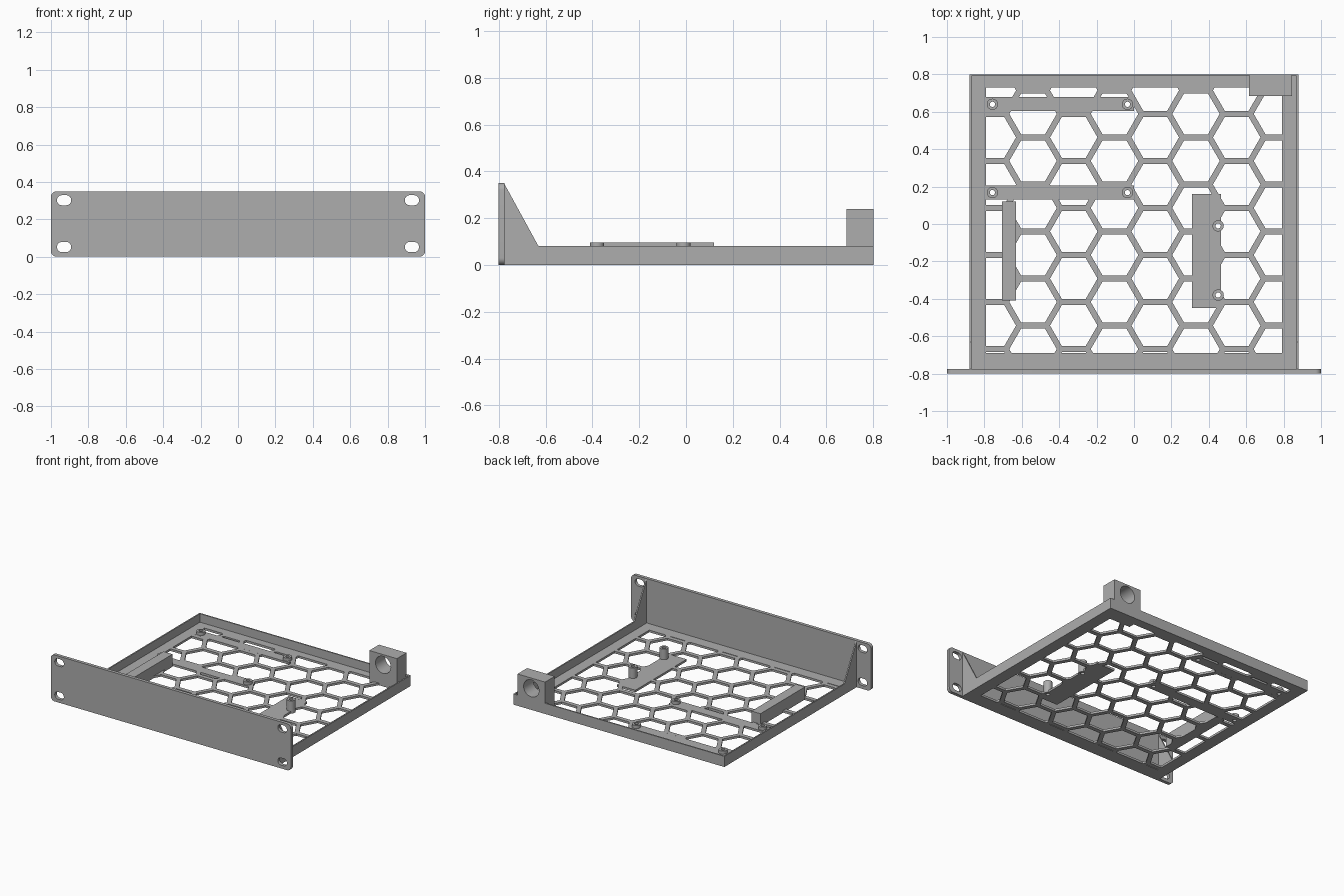
import bpy, bmesh
from math import cos, sin, pi, radians, sqrt

cube = bpy.data.objects.get("Cube")
if cube:
    bpy.data.objects.remove(cube, do_unlink=True)

grey = bpy.data.materials.new("plain grey")
grey.use_nodes = True
grey.diffuse_color = (0.42, 0.42, 0.42, 1)
grey.node_tree.nodes["Principled BSDF"].inputs["Base Color"].default_value = (0.42, 0.42, 0.42, 1)


def prisms(name, outlines, axis, lo, hi):
    """Extrude 2D outlines along an axis from lo to hi, all in one object."""
    place = {"x": lambda a, b, t: (t, a, b),
             "y": lambda a, b, t: (a, t, b),
             "z": lambda a, b, t: (a, b, t)}[axis]
    bm = bmesh.new()
    for pts in outlines:
        low = [bm.verts.new(place(a, b, lo)) for a, b in pts]
        high = [bm.verts.new(place(a, b, hi)) for a, b in pts]
        bm.faces.new(low)
        bm.faces.new(high)
        for i in range(len(pts)):
            j = (i + 1) % len(pts)
            bm.faces.new((low[i], low[j], high[j], high[i]))
    bmesh.ops.recalc_face_normals(bm, faces=bm.faces)
    mesh = bpy.data.meshes.new(name)
    bm.to_mesh(mesh)
    bm.free()
    mesh.materials.append(grey)
    ob = bpy.data.objects.new(name, mesh)
    bpy.context.collection.objects.link(ob)
    return ob


def rect(x0, x1, y0, y1):
    return [(x0, y0), (x1, y0), (x1, y1), (x0, y1)]


def ring(x, y, r, n=32):
    return [(x + r * cos(2 * pi * i / n), y + r * sin(2 * pi * i / n)) for i in range(n)]


def rounded(x0, x1, y0, y1, r, n=8):
    pts = []
    corners = [(x1 - r, y1 - r), (x0 + r, y1 - r), (x0 + r, y0 + r), (x1 - r, y0 + r)]
    for k, (cx, cy) in enumerate(corners):
        for i in range(n + 1):
            a = pi / 2 * (k + i / n)
            pts.append((cx + r * cos(a), cy + r * sin(a)))
    return pts


def combine(ob, tool, operation="DIFFERENCE"):
    """Apply a boolean and discard the tool object."""
    mod = ob.modifiers.new("cut", "BOOLEAN")
    mod.operation, mod.solver, mod.object = operation, "EXACT", tool
    bpy.context.view_layer.update()
    graph = bpy.context.evaluated_depsgraph_get()
    mesh = bpy.data.meshes.new_from_object(ob.evaluated_get(graph))
    ob.modifiers.clear()
    ob.data = mesh
    bpy.data.objects.remove(tool, do_unlink=True)


def smooth(ob):
    ob.data.shade_smooth()
    ob.data.set_sharp_from_angle(angle=radians(30))


FLOOR, RIM, WALL, HALF = 0.016, 0.08, 0.01, 0.88
FRONT, BACK = -0.775, 0.8

# Honeycomb openings, trimmed to the open area and around the solid strips
pitch = 0.2515
step = pitch * sqrt(3) / 2
cells = []
for col in range(-3, 7):
    for row in range(-4, 5):
        y = -0.04 + pitch * (row + 0.5 * (col % 2))
        cells.append(ring(-0.322 + col * step, y, 0.127, 6))
openings = prisms("openings", cells, "z", -0.05, 0.05)
combine(openings, prisms("open_area", [rect(-0.79, 0.79, -0.69, 0.73)], "z", -0.04, 0.04), "INTERSECT")
strips = [rect(-0.8, 0, 0.605, 0.68), rect(-0.8, 0, 0.13, 0.205), rect(0.31, 0.465, -0.45, 0.16)]
combine(openings, prisms("strips", strips, "z", -0.1, 0.1))

# Tray floor
floor = prisms("tray_floor", [rect(-HALF, HALF, FRONT, BACK)], "z", 0, FLOOR)
combine(floor, openings)

# Standoffs with through holes
low_posts = [(x, y) for x in (-0.757, -0.035) for y in (0.64, 0.168)]
tall_posts = [(0.45, -0.01), (0.45, -0.38)]
combine(floor, prisms("screw_holes", [ring(x, y, 0.014) for x, y in low_posts + tall_posts], "z", -0.1, 0.2))
for label, posts, top in (("low_standoffs", low_posts, 0.04), ("tall_standoffs", tall_posts, 0.095)):
    ob = prisms(label, [ring(x, y, 0.03) for x, y in posts], "z", 0, top)
    combine(ob, prisms("bore", [ring(x, y, 0.014) for x, y in posts], "z", -0.1, 0.2))
    smooth(ob)

# Rim walls and the triangular braces behind the panel
prisms("back_rim", [rect(-HALF, HALF, BACK - WALL, BACK)], "z", FLOOR, RIM)
brace = [(FRONT, FLOOR), (BACK - WALL, FLOOR), (BACK - WALL, RIM), (-0.63, RIM), (FRONT, 0.345)]
for side, x in (("left", HALF - WALL), ("right", -HALF)):
    prisms(side + "_rim_and_brace", [brace], "x", x, x + WALL)

# Front panel with four mounting slots
panel = prisms("front_panel", [rounded(-1, 1, 0, 0.35, 0.03)], "y", -0.8, FRONT)
slots = [rounded(x - 0.038, x + 0.038, z - 0.027, z + 0.027, 0.0265)
         for x in (-0.93, 0.93) for z in (0.052, 0.302)]
combine(panel, prisms("slots", slots, "y", -0.9, -0.7))
smooth(panel)

# Support block on the tray floor
prisms("support_block", [rect(-0.705, -0.63, -0.41, 0.12)], "z", 0, 0.095)

# Bored block at the rear corner
block = prisms("rear_socket_block", [rect(0.615, 0.845, 0.685, BACK)], "z", 0, 0.24)
combine(block, prisms("socket_bore", [ring(0.73, 0.162, 0.064, 48)], "y", 0.6, 0.9))
smooth(block)
